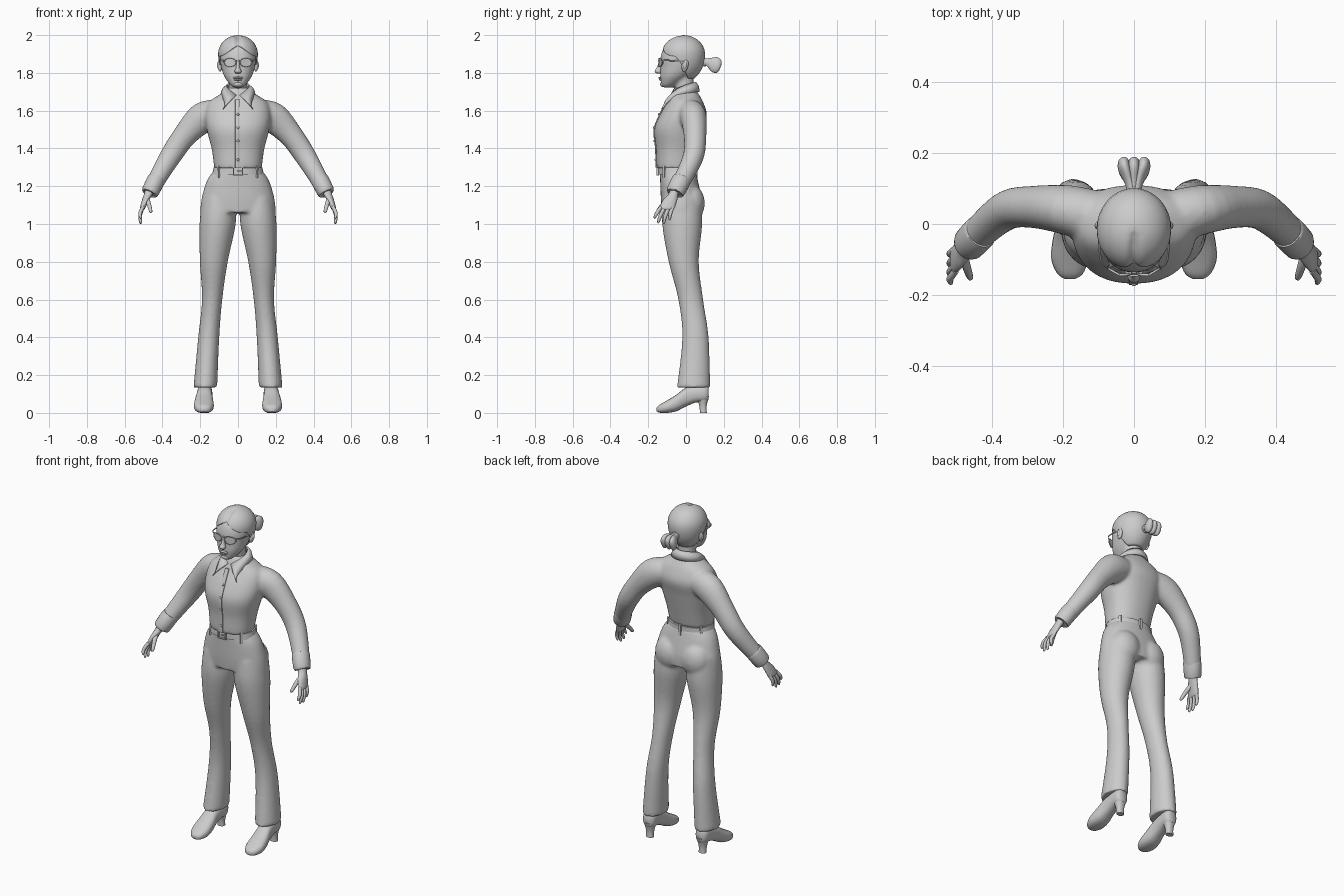
import bpy, bmesh
from math import sin, cos, pi, exp, copysign
from mathutils import Vector, Matrix

if "Cube" in bpy.data.objects:
    bpy.data.objects.remove(bpy.data.objects["Cube"])

clay = bpy.data.materials.new("plain_grey")
clay.use_nodes = True
grey = (0.6, 0.6, 0.6, 1)
clay.diffuse_color = grey
clay.node_tree.nodes["Principled BSDF"].inputs["Base Color"].default_value = grey
X, Y, Z = Vector((1, 0, 0)), Vector((0, 1, 0)), Vector((0, 0, 1))


def smooth_rings(rings, steps):
    """Catmull-Rom resampling of (x, y, z, a, b) rows."""
    rows = [Vector(r) for r in rings]
    out = []
    for i in range(len(rows) - 1):
        p, q = rows[i], rows[i + 1]
        before, after = rows[max(i - 1, 0)], rows[min(i + 2, len(rows) - 1)]
        m, n = (q - before) / 2, (after - p) / 2
        for k in range(steps):
            t = k / steps
            s, c = t * t, t * t * t
            out.append(p * (2*c - 3*s + 1) + m * (c - 2*s + t) + q * (3*s - 2*c) + n * (c - s))
    return out + [rows[-1]]


def loft(bm, rings, plane=None, sides=24, power=2, steps=4):
    """Skin over elliptical rings; plane fixes the ring axes, else they follow the path."""
    rows = smooth_rings(rings, steps)
    centres = [Vector(r[:3]) for r in rows]
    along = (centres[-1] - centres[0]).normalized()
    ref = X if abs(along.y) > 0.7 else Y
    loops = []
    for i, row in enumerate(rows):
        if plane:
            u, v = plane
        else:
            t = (centres[min(i + 1, len(rows) - 1)] - centres[max(i - 1, 0)]).normalized()
            u = (ref - t * ref.dot(t)).normalized()
            v = t.cross(u)
        loop = []
        for k in range(sides):
            c, s = cos(2 * pi * k / sides), sin(2 * pi * k / sides)
            c, s = (copysign(abs(w) ** (2 / power), w) for w in (c, s))
            p = centres[i] + u * c * row[3] + v * s * row[4]
            p.z = max(p.z, 0)
            loop.append(bm.verts.new(p))
        loops.append(loop)
    for lo, hi in zip(loops, loops[1:]):
        for k in range(sides):
            j = (k + 1) % sides
            bm.faces.new((lo[k], lo[j], hi[j], hi[k]))
    bm.faces.new(loops[0][::-1])
    bm.faces.new(loops[-1])


def ball(bm, centre, radii, tilt=0):
    m = Matrix.Translation(centre) @ Matrix.Rotation(tilt, 4, 'X') @ Matrix.Diagonal((*radii, 1))
    bmesh.ops.create_uvsphere(bm, u_segments=20, v_segments=12, radius=1, matrix=m)


def box(bm, centre, size, turn=0):
    m = Matrix.Translation(centre) @ Matrix.Rotation(turn, 4, 'Z') @ Matrix.Diagonal((*size, 1))
    bmesh.ops.create_cube(bm, size=1, matrix=m)


def finish(bm, name, mirror=False, fuse=0, thick=0, angle=0.9):
    bmesh.ops.recalc_face_normals(bm, faces=bm.faces)
    mesh = bpy.data.meshes.new(name)
    bm.to_mesh(mesh)
    bm.free()
    ob = bpy.data.objects.new(name, mesh)
    bpy.context.collection.objects.link(ob)
    mesh.materials.append(clay)
    bpy.ops.object.select_all(action='DESELECT')
    ob.select_set(True)
    bpy.context.view_layer.objects.active = ob
    bpy.ops.object.shade_smooth_by_angle(angle=angle)
    if mirror:
        ob.modifiers.new("mirror", 'MIRROR').use_clip = False
    if thick:
        shell = ob.modifiers.new("shell", 'SOLIDIFY')
        shell.thickness, shell.offset = thick, -1
    if fuse:
        weld = ob.modifiers.new("weld", 'REMESH')
        weld.mode, weld.voxel_size, weld.use_smooth_shade = 'VOXEL', 0.009, True
        relax = ob.modifiers.new("relax", 'SMOOTH')
        relax.factor, relax.iterations = 0.5, fuse
    return ob


# Trousers: pelvis, seat and flared legs fused together
bm = bmesh.new()
loft(bm, [(0, -.045, 1.285, .125, .095), (0, -.037, 1.23, .165, .1),
          (0, -.025, 1.13, .194, .108), (0, -.022, 1.06, .2, .104)], (X, Y), 32, 2.2)
loft(bm, [(.1, -.02, 1.14, .088, .1), (.108, -.02, 1, .096, .106), (.128, -.012, .8, .074, .08),
          (.137, .025, .6, .054, .066), (.155, .05, .4, .056, .07),
          (.173, .04, .135, .063, .088)], (X, Y), steps=6)
ball(bm, (.085, .025, 1.11), (.09, .075, .1))
finish(bm, "trousers", mirror=True, fuse=6)

# Shirt: torso and sleeves fused together
bm = bmesh.new()
loft(bm, [(0, -.055, 1.295, .126, .1), (0, -.052, 1.33, .13, .105), (0, -.045, 1.4, .14, .114),
          (0, -.038, 1.5, .166, .13), (0, -.014, 1.58, .175, .124), (0, -.004, 1.645, .155, .095),
          (0, -.006, 1.69, .09, .072), (0, -.008, 1.72, .06, .056)], (X, Y), 32, 2.25)
loft(bm, [(.11, .02, 1.585, .075, .075), (.19, .04, 1.56, .07, .082), (.28, .048, 1.47, .06, .064),
          (.35, .042, 1.37, .056, .058), (.41, 0, 1.27, .05, .05), (.455, -.045, 1.19, .045, .045)])
finish(bm, "shirt", mirror=True, fuse=6)

bm = bmesh.new()
loft(bm, [(.43, -.02, 1.24, .046, .044), (.435, -.025, 1.23, .051, .048),
          (.464, -.055, 1.172, .049, .046), (.468, -.059, 1.164, .042, .04)], steps=2)
finish(bm, "cuff", mirror=True)

# Button strip and buttons
front = [(1.3, -.157), (1.4, -.16), (1.5, -.168), (1.58, -.138), (1.66, -.1)]
bm = bmesh.new()
loft(bm, [(-.002, y, z, .013, .004) for z, y in front], (X, Y), 12, 4)
for z, y in ((1.34, -.162), (1.44, -.168), (1.51, -.17), (1.58, -.143)):
    ball(bm, (0, y, z), (.007, .005, .007))
finish(bm, "button_strip")

# Folded collar with two pointed wings
bm = bmesh.new()
tip, rows = Vector((.08, -.13, 1.61)), []
for i in range(33):
    t = i / 16 - 1
    f, th = abs(t), t * pi * 0.96
    top = Vector((.062 * sin(th), .062 * cos(th) - .008 - .012 * f, 1.752 - .07 * f * f))
    low = Vector((.092 * sin(th), .08 * cos(th) - .008 - .01 * f, 1.70 - .03 * f * f))
    w = max(0, (f - 0.55) / 0.45)
    low = low.lerp(Vector((copysign(tip.x, t), tip.y, tip.z)), w)
    bulge = (top + low) / 2 + Vector((sin(th), cos(th), 0.6)) * .006
    rows.append([bm.verts.new(p) for p in (top, bulge, low)])
for p, q in zip(rows, rows[1:]):
    for k in range(2):
        bm.faces.new((p[k], p[k + 1], q[k + 1], q[k]))
finish(bm, "collar", thick=.008)

# Belt, loops and buckle
bm = bmesh.new()
loft(bm, [(0, -.047, 1.262, .137, .1), (0, -.047, 1.298, .129, .1)], (X, Y), 40, 2.2, 1)
finish(bm, "belt")
bm = bmesh.new()
for th in (0.85, 2.2, 3.14, 4.08, 5.43):
    box(bm, (.136 * sin(th), -.047 - .103 * cos(th), 1.275), (.014, .012, .065), th)
finish(bm, "belt_loops")
bm = bmesh.new()
for s in (-1, 1):
    box(bm, (s * .024, -.15, 1.28), (.006, .012, .044))
    box(bm, (0, -.15, 1.28 + s * .02), (.05, .012, .006))
box(bm, (.01, -.15, 1.28), (.028, .01, .005))
finish(bm, "buckle")

# Hands
bm = bmesh.new()
loft(bm, [(.463, -.055, 1.19, .026, .026), (.474, -.066, 1.16, .023, .026),
          (.49, -.085, 1.125, .019, .038), (.505, -.1, 1.085, .014, .04),
          (.506, -.102, 1.075, .008, .034)], (X, Y), 16)
fingers = [(-.132, -.165, 1.028), (-.112, -.146, 1.004), (-.09, -.117, 1), (-.07, -.086, 1.02)]
for base, end, z in fingers:
    loft(bm, [(.503, base, 1.09, .01, .01), (.518, (base + end) / 2 - .005, (1.09 + z) / 2, .01, .01),
              (.516, end, z + .008, .007, .007), (.515, end, z, .002, .002)], sides=10)
loft(bm, [(.484, -.08, 1.14, .014, .014), (.472, -.12, 1.105, .012, .012),
          (.462, -.15, 1.068, .009, .009), (.461, -.155, 1.06, .002, .002)], sides=10)
finish(bm, "hand", mirror=True)

# Heeled shoes
bm = bmesh.new()
loft(bm, [(.175, .118, .105, .026, .036), (.175, .1, .105, .038, .046), (.176, .05, .1, .04, .046),
          (.178, 0, .084, .042, .05), (.18, -.05, .053, .05, .044), (.181, -.1, .033, .052, .033),
          (.18, -.14, .022, .036, .021), (.18, -.155, .018, .014, .01)], (X, Z), 20, 2.5)
loft(bm, [(.175, .092, 0, .022, .018), (.175, .09, .04, .023, .02),
          (.175, .088, .09, .036, .034)], (X, Y), 16, 2.4)
finish(bm, "shoe", mirror=True)

# Neck, head and facial features
bm = bmesh.new()
loft(bm, [(0, 0, 1.67, .056, .054), (0, -.008, 1.72, .05, .05), (0, -.015, 1.8, .05, .055)], (X, Y))
loft(bm, [(0, -.1, 1.722, .018, .02), (0, -.095, 1.732, .036, .036), (0, -.078, 1.755, .056, .056),
          (0, -.06, 1.785, .075, .077), (0, -.037, 1.83, .089, .098), (0, -.032, 1.88, .095, .103),
          (0, -.02, 1.93, .087, .098), (0, -.015, 1.975, .05, .06)], (X, Y), 32, 2.15)
finish(bm, "head", fuse=3)
bm = bmesh.new()
loft(bm, [(0, -.132, 1.868, .008, .008), (0, -.14, 1.83, .01, .014), (0, -.147, 1.808, .018, .019),
          (0, -.143, 1.796, .01, .01)], (X, Y), 16)
ball(bm, (0, -.135, 1.774), (.026, .011, .006))
ball(bm, (0, -.132, 1.764), (.022, .011, .006))
ball(bm, (0, -.123, 1.74), (.024, .014, .014))
finish(bm, "nose_and_lips")
bm = bmesh.new()
ball(bm, (.038, -.117, 1.857), (.018, .014, .011))
ball(bm, (.095, -.005, 1.84), (.012, .017, .034), -0.2)
ball(bm, (.101, -.005, 1.84), (.01, .01, .022), -0.2)
finish(bm, "eye_and_ear", mirror=True)

# Glasses: rims, lenses, bridge and temples
bm = bmesh.new()
rim = [Vector((.042 + .031 * cos(k * pi / 12), -.143 + .018 * max(0, cos(k * pi / 12)),
               1.855 + .023 * sin(k * pi / 12))) for k in range(25)]
loft(bm, [(*p, .003, .003) for p in rim], (Y, X), 8, steps=1)
bm.faces.new([bm.verts.new(p) for p in rim[:-1]])
loft(bm, [(.074, -.125, 1.865, .003, .004), (.094, -.1, 1.866, .003, .004),
          (.1, 0, 1.862, .003, .004)], (X, Z), 8)
box(bm, (.006, -.145, 1.862), (.014, .006, .006))
finish(bm, "glasses", mirror=True)


# Swept-back hair with a parting, cut along a hairline
def hairline(th):
    f = abs(th) / pi            # 0 at the forehead, 1 at the nape
    if f < 0.35:
        return 1.955 - .065 * sin(f / 0.35 * pi / 2)
    k = min(1, (f - 0.35) / 0.3)
    return 1.89 - .12 * k * k * (3 - 2 * k)


bm = bmesh.new()
crown = bm.verts.new((0, -.015, 2))
rows = []
for i in range(64):
    th = (i / 32 - 1) * pi
    low, row = hairline(th), []
    for k in range(1, 15):
        u = k / 14 * pi * 0.9
        z = 2 - (2 - low) * (1 - cos(u)) / (1 - cos(pi * 0.9))
        h = (z - 1.9) / (.1 if z > 1.9 else .15)
        r = (1 - h * h) ** 0.5
        x, y = .105 * r * sin(th), -.015 - .116 * r * cos(th)
        if y < 0:
            groove = .01 * exp(-(x / .014) ** 2) * min(1, -y / .06)
            z, y = z - groove, y + groove / 2
        row.append(bm.verts.new((x, y, z)))
    rows.append(row)
for p, q in zip(rows, rows[1:] + rows[:1]):
    bm.faces.new((crown, p[0], q[0]))
    for k in range(13):
        bm.faces.new((p[k], p[k + 1], q[k + 1], q[k]))
finish(bm, "hair", thick=.014)

# Short tied ponytail
bm = bmesh.new()
ball(bm, (0, .098, 1.856), (.021, .014, .023))
for x in (-.026, 0, .026):
    loft(bm, [(x * .2, .085, 1.86, .014, .018), (x * .5, .115, 1.858, .013, .022),
              (x, .15, 1.845, .018, .042), (x * 1.1, .174, 1.832, .016, .036),
              (x * 1.1, .182, 1.828, .006, .018)], (X, (Z + Y * 0.4).normalized()), 14)
finish(bm, "ponytail")
